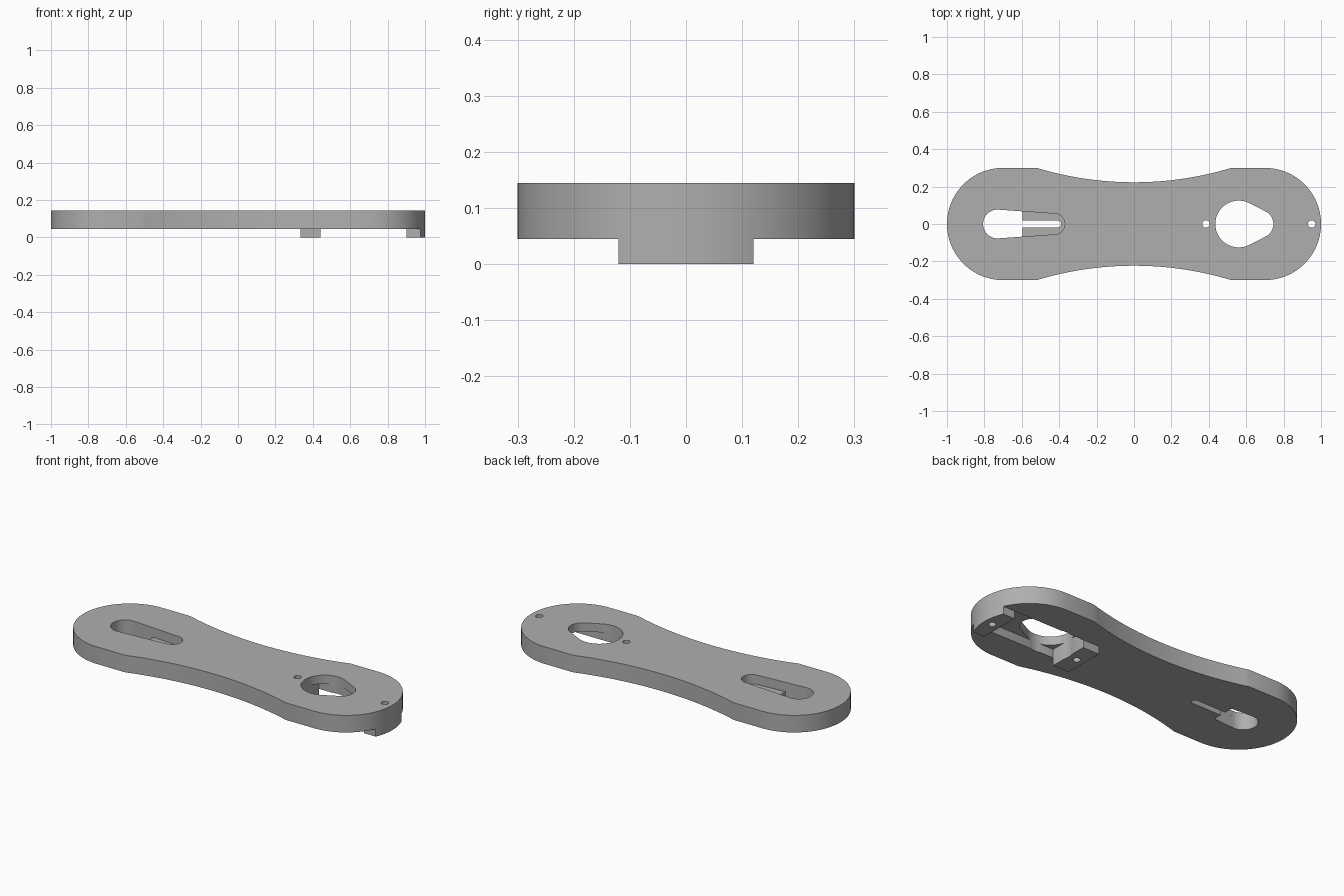
import bpy, bmesh, math

cube = bpy.data.objects.get("Cube")
if cube:
    bpy.data.objects.remove(cube, do_unlink=True)

grey = bpy.data.materials.new("plain grey")
grey.use_nodes = True
colour = (0.43, 0.43, 0.43, 1)
grey.diffuse_color = colour
grey.node_tree.nodes["Principled BSDF"].inputs["Base Color"].default_value = colour

BOTTOM, TOP = 0.045, 0.145


def arc(cx, cy, r, start, end, steps=32):
    """Points along an arc, angles in degrees."""
    angles = [math.radians(start + (end - start) * i / steps) for i in range(steps + 1)]
    return [(cx + r * math.cos(a), cy + r * math.sin(a)) for a in angles]


def tapered_slot(x1, r1, x2, r2):
    """Outline wrapped around two circles on the x axis."""
    tilt = math.degrees(math.acos((r1 - r2) / (x2 - x1)))
    return arc(x2, 0, r2, -tilt, tilt) + arc(x1, 0, r1, tilt, 360 - tilt)


def prism(name, outline, z0, z1):
    """Solid with a flat outline, standing between two heights."""
    bm = bmesh.new()
    base = bm.faces.new([bm.verts.new((x, y, z0)) for x, y in outline])
    top = bmesh.ops.extrude_face_region(bm, geom=[base])["geom"]
    bmesh.ops.translate(bm, vec=(0, 0, z1 - z0),
                        verts=[v for v in top if isinstance(v, bmesh.types.BMVert)])
    bmesh.ops.recalc_face_normals(bm, faces=bm.faces)
    mesh = bpy.data.meshes.new(name)
    bm.to_mesh(mesh)
    bm.free()
    mesh.materials.append(grey)
    obj = bpy.data.objects.new(name, mesh)
    bpy.context.collection.objects.link(obj)
    return obj


def rectangle(x0, x1, y):
    return [(x0, -y), (x1, -y), (x1, y), (x0, y)]


# Waisted plate outline: two round ends joined by shallow concave sides
half_waist, sag = 0.52, 0.077
waist_r = (half_waist ** 2 + sag ** 2) / (2 * sag)
sweep = math.degrees(math.asin(half_waist / waist_r))
waist_y = 0.3 - sag + waist_r
outline = (arc(0.7, 0, 0.3, -90, 90, 48)
           + arc(0, waist_y, waist_r, -90 + sweep, -90 - sweep)
           + arc(-0.7, 0, 0.3, 90, 270, 48)
           + arc(0, -waist_y, waist_r, 90 + sweep, 90 - sweep))
plate = prism("plate", outline, 0, TOP)

# Everything removed from the plate
foot_x, foot_y = 0.335, 0.12
underside = [(-1.2, -0.5), (1.2, -0.5), (1.2, -foot_y), (foot_x, -foot_y),
             (foot_x, foot_y), (1.2, foot_y), (1.2, 0.5), (-1.2, 0.5)]
slot = tapered_slot(-0.73, 0.077, -0.425, 0.055)
wide_end = [(x, y) for x, y in slot if x < -0.6]
edge_y = 0.068
wide_end = [(-0.595, edge_y)] + wide_end + [(-0.595, -edge_y)]
cutters = [
    prism("underside_cutter", underside, -0.1, BOTTOM),
    prism("recess_cutter", rectangle(0.44, 0.9, foot_y), -0.1, 0.095),
    prism("round_hole_cutter", tapered_slot(0.56, 0.125, 0.67, 0.075), -0.1, 0.3),
    prism("slot_pocket_cutter", slot, 0.09, 0.3),
    prism("slot_wide_cutter", wide_end, -0.1, 0.11),
    prism("slot_narrow_cutter",
          [(-0.65, -0.018)] + arc(-0.408, 0, 0.018, -90, 90, 12) + [(-0.65, 0.018)], -0.1, 0.12),
]
for x in (0.385, 0.95):
    cutters.append(prism("screw_hole_cutter", arc(x, 0, 0.02, 0, 345, 23), -0.1, 0.3))

bpy.context.view_layer.objects.active = plate
for cutter in cutters:
    cut = plate.modifiers.new(cutter.name, 'BOOLEAN')
    cut.operation, cut.solver, cut.object = 'DIFFERENCE', 'EXACT', cutter
    bpy.ops.object.modifier_apply(modifier=cut.name)
    bpy.data.objects.remove(cutter, do_unlink=True)

# Smooth the curved walls, keep the rims crisp
bpy.ops.object.select_all(action='DESELECT')
plate.select_set(True)
bpy.ops.object.shade_smooth_by_angle(angle=math.radians(20))
